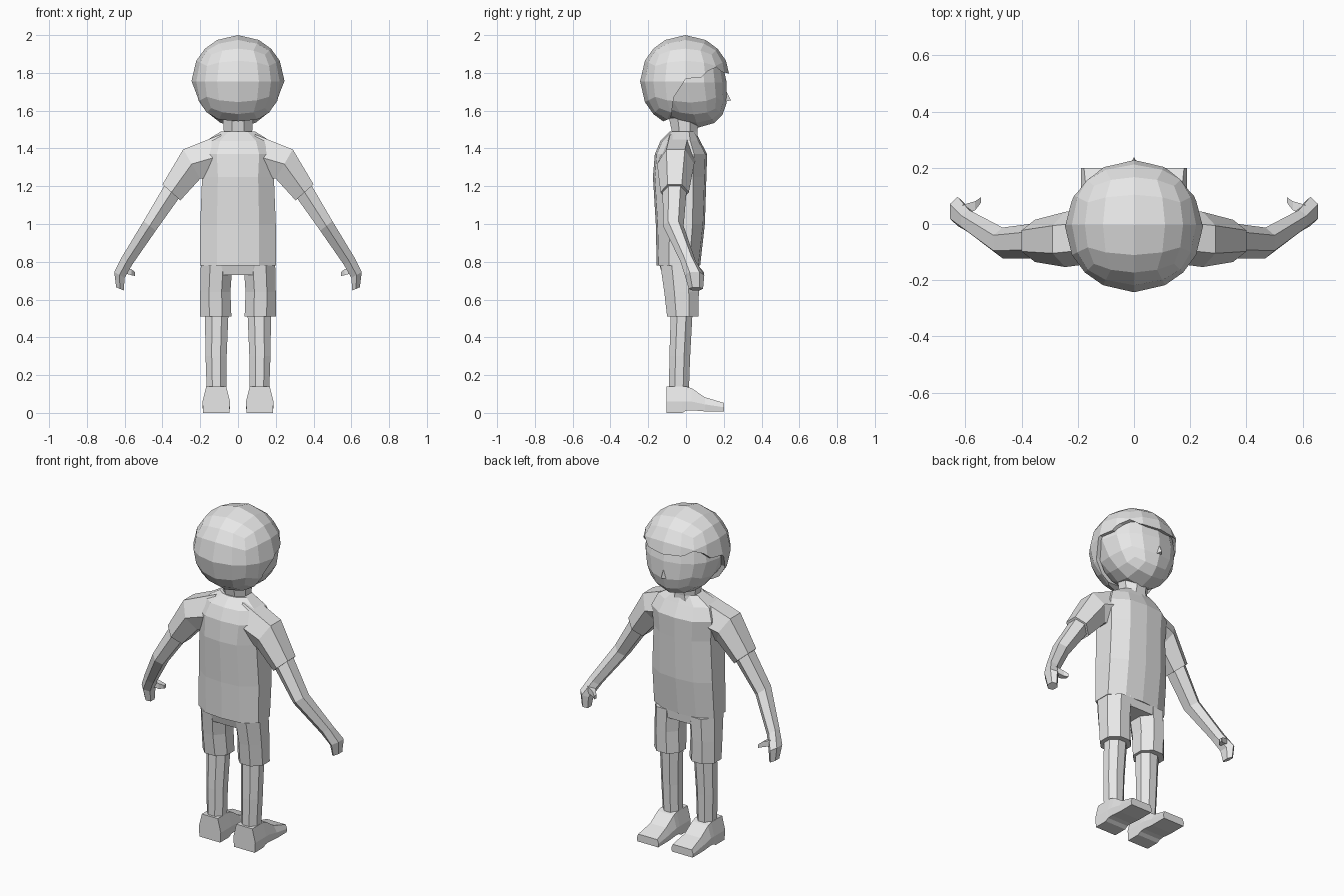
import bpy, bmesh, math
from mathutils import Vector

if "Cube" in bpy.data.objects:
    bpy.data.objects.remove(bpy.data.objects["Cube"])

grey = bpy.data.materials.new("plain_grey")
grey.diffuse_color = (0.8, 0.8, 0.8, 1)
grey.use_nodes = True
grey.node_tree.nodes["Principled BSDF"].inputs["Base Color"].default_value = grey.diffuse_color


def finish(name, bm, mirror=False):
    bmesh.ops.recalc_face_normals(bm, faces=bm.faces)
    me = bpy.data.meshes.new(name)
    bm.to_mesh(me)
    bm.free()
    me.materials.append(grey)
    ob = bpy.data.objects.new(name, me)
    bpy.context.collection.objects.link(ob)
    if mirror:
        mod = ob.modifiers.new("mirror", "MIRROR")
        mod.use_mirror_merge = False
    return ob


def loft(name, rings, mirror=False):
    """Skin a list of equal-length point rings and cap both ends."""
    bm = bmesh.new()
    vs = [[bm.verts.new(p) for p in r] for r in rings]
    n = len(vs[0])
    for a, b in zip(vs, vs[1:]):
        for i in range(n):
            j = (i + 1) % n
            bm.faces.new((a[i], a[j], b[j], b[i]))
    bm.faces.new(vs[0])
    bm.faces.new(vs[-1])
    return finish(name, bm, mirror)


def limb_ring(outer, inner, y0, y1, n=8):
    """Ring spanning an outer and an inner (x, z) point and a y range."""
    o, i = Vector((outer[0], 0, outer[1])), Vector((inner[0], 0, inner[1]))
    c = (o + i) / 2 + Vector((0, (y0 + y1) / 2, 0))
    u, v = (o - i) / 2, Vector((0, (y1 - y0) / 2, 0))
    k = 1 / math.cos(math.pi / n)
    return [c + (u * math.cos(t) + v * math.sin(t)) * k
            for t in (2 * math.pi * (s + 0.5) / n for s in range(n))]


def flat_ring(x0, x1, y0, y1, z):
    return limb_ring((x1, z), (x0, z), y0, y1)


def ball(radius, centre):
    """Sphere made from an evenly cut cube."""
    bm = bmesh.new()
    bmesh.ops.create_cube(bm, size=2)
    bmesh.ops.subdivide_edges(bm, edges=bm.edges, cuts=3, use_grid_fill=True)
    for v in bm.verts:
        d = v.co.normalized()
        v.co = Vector([d[i] * radius[i] + centre[i] for i in range(3)])
    return bm


# Head, narrowed at the jaw and flattened at the face
bm = ball((0.228, 0.215, 0.24), (0, 0, 1.75))
for v in bm.verts:
    low = max(0, 1.72 - v.co.z)
    v.co.x *= 1 - 0.5 * low
    v.co.y += 0.3 * low
finish("head", bm)

# Nose
bm = bmesh.new()
pts = [(0, 0.195, 1.74), (-0.025, 0.195, 1.645), (0.025, 0.195, 1.645), (0, 0.238, 1.655)]
a, b, c, d = [bm.verts.new(p) for p in pts]
for f in ((a, b, d), (b, c, d), (c, a, d), (a, c, b)):
    bm.faces.new(f)
finish("nose", bm)

# Hair shell, trimmed along a side hairline
hair = finish("hair", ball((0.247, 0.24, 0.245), (0, -0.003, 1.755)))
hairline = [(-0.13, 1.3), (-0.13, 1.54), (-0.08, 1.56), (-0.065, 1.67), (0.0, 1.77),
            (0.08, 1.775), (0.115, 1.81), (0.16, 1.83), (0.19, 1.805), (0.3, 1.78), (0.3, 1.3)]
cutter = loft("hair_cutter", [[(x, y, z) for y, z in hairline] for x in (-0.4, 0.4)])
cutter.hide_render = True
cutter.hide_viewport = True
shell = hair.modifiers.new("shell", "SOLIDIFY")
shell.thickness = 0.025
shell.offset = -1
trim = hair.modifiers.new("trim", "BOOLEAN")
trim.object = cutter
trim.operation = "DIFFERENCE"
trim.solver = "EXACT"

# Neck
loft("neck", [flat_ring(-w, w, y0, y1, z) for w, y0, y1, z in
              ((0.1, -0.09, 0.06, 1.44), (0.075, -0.075, 0.06, 1.49), (0.08, -0.09, 0.07, 1.56))])


# Shirt body
def shirt_ring(w, back, front, z):
    m, depth = w * 0.56, front - back
    half = [(m, back + 0.01), (w, back + 0.28 * depth), (w, front - 0.25 * depth), (m, front - 0.01)]
    pts = [(0, back)] + half + [(0, front)] + [(-x, y) for x, y in reversed(half)]
    return [(x, y, z) for x, y in pts]


loft("shirt", [shirt_ring(*r) for r in (
    (0.2, -0.155, 0.075, 0.78), (0.2, -0.16, 0.1, 1.0), (0.19, -0.175, 0.108, 1.25),
    (0.2, -0.165, 0.112, 1.37), (0.17, -0.135, 0.075, 1.44), (0.09, -0.085, 0.05, 1.49))])

# Sleeves
loft("sleeves", [limb_ring(*r, n=6) for r in (
    ((0.09, 1.475), (0.09, 1.25), -0.12, 0.05), ((0.29, 1.395), (0.2, 1.24), -0.14, 0.03),
    ((0.4, 1.21), (0.305, 1.125), -0.125, 0.005))], mirror=True)

# Arms with mitten hands
loft("arms", [limb_ring(*r, n=6) for r in (
    ((0.38, 1.22), (0.31, 1.14), -0.115, -0.005), ((0.5, 1.015), (0.435, 0.965), -0.115, -0.02),
    ((0.615, 0.825), (0.56, 0.785), -0.025, 0.045), ((0.655, 0.745), (0.6, 0.715), 0.0, 0.09),
    ((0.645, 0.665), (0.605, 0.648), 0.02, 0.085))], mirror=True)

# Thumbs
loft("thumbs", [[(x, y + dy, z + dz) for dy, dz in ((-r, -r), (r, -r), (r, r), (-r, r))]
                for x, y, z, r in ((0.61, 0.05, 0.76, 0.018), (0.565, 0.065, 0.745, 0.016),
                                   (0.545, 0.085, 0.735, 0.01))], mirror=True)

# Shorts: hip block and two legs
loft("shorts_hips", [flat_ring(-0.195, 0.195, y0, y1, z) for y0, y1, z in
                     ((-0.125, 0.065, 0.73), (-0.145, 0.07, 0.8))])
loft("shorts_legs", [flat_ring(*r) for r in (
    (0.035, 0.2, -0.1, 0.065, 0.51), (0.04, 0.2, -0.115, 0.068, 0.64),
    (0.03, 0.197, -0.135, 0.07, 0.78))], mirror=True)

# Lower legs
loft("legs", [flat_ring(*r) for r in (
    (0.062, 0.165, -0.09, 0.015, 0.11), (0.06, 0.172, -0.088, 0.022, 0.3),
    (0.05, 0.175, -0.08, 0.035, 0.54))], mirror=True)


# Shoes, lofted from heel to toe
def shoe_ring(y, z0, mid, top, inset):
    a, b = 0.042, 0.188
    return [(a + 0.004, y, z0), (b - 0.004, y, z0), (b, y, mid),
            (b - inset, y, top), (a + inset, y, top), (a, y, mid)]


loft("shoes", [shoe_ring(*r) for r in (
    (-0.104, 0, 0.06, 0.14, 0.02), (-0.02, 0, 0.06, 0.14, 0.02), (0.0, 0.012, 0.06, 0.14, 0.02),
    (0.03, 0.014, 0.06, 0.13, 0.02), (0.1, 0.008, 0.045, 0.083, 0.02),
    (0.2, 0.008, 0.03, 0.053, 0.01))], mirror=True)
